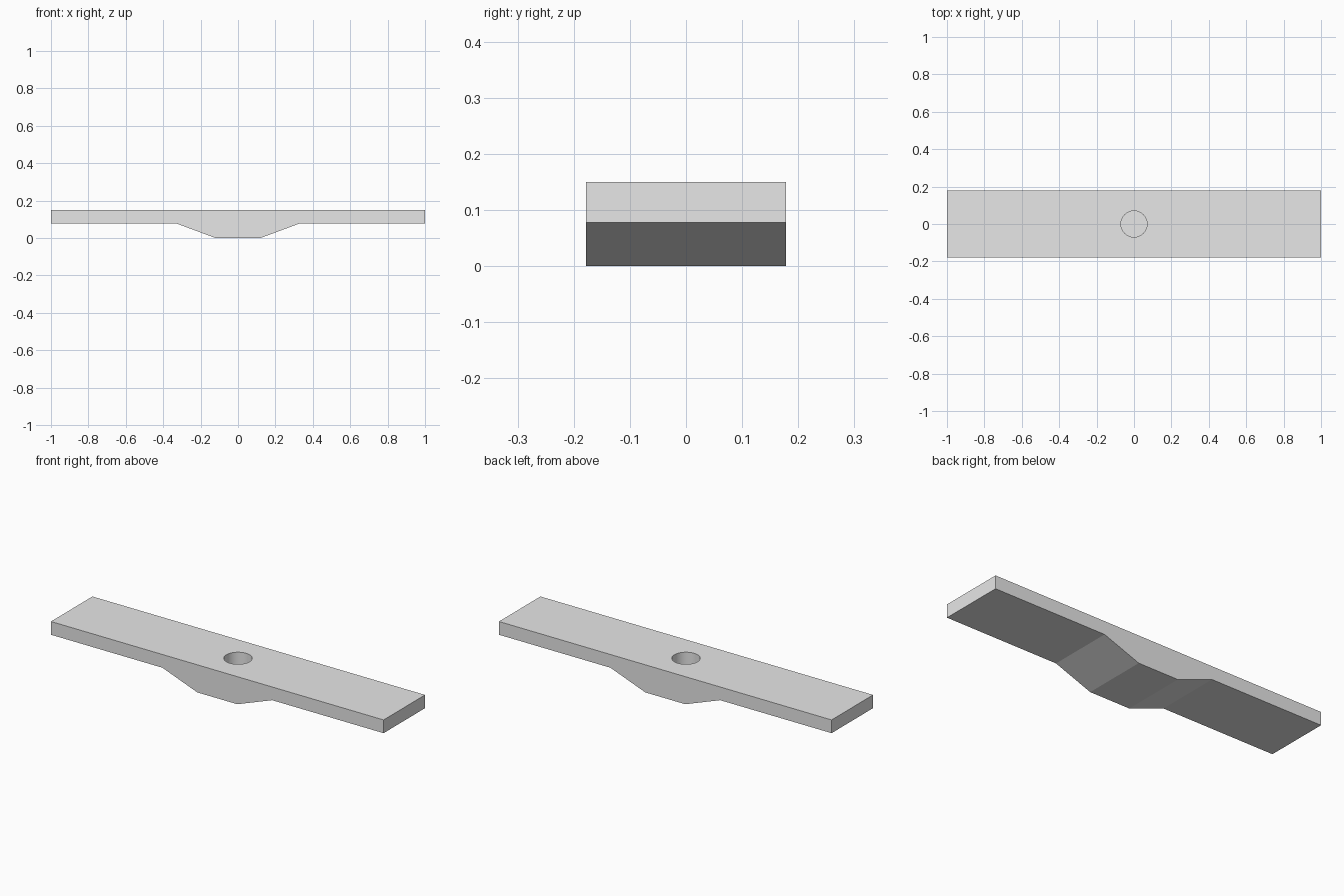
import bpy
import bmesh

cube = bpy.data.objects.get("Cube")
if cube:
    bpy.data.objects.remove(cube, do_unlink=True)

HALF_DEPTH = 0.178
TOP = 0.15
UNDERSIDE = 0.078
HOLE_RADIUS = 0.07
HOLE_FLOOR = 0.05

grey = bpy.data.materials.new("light_grey")
grey.use_nodes = True
grey.diffuse_color = (0.8, 0.8, 0.8, 1)
grey.node_tree.nodes["Principled BSDF"].inputs["Base Color"].default_value = (0.8, 0.8, 0.8, 1)


def add_object(name, bm):
    bmesh.ops.recalc_face_normals(bm, faces=bm.faces)
    mesh = bpy.data.meshes.new(name)
    bm.to_mesh(mesh)
    bm.free()
    mesh.materials.append(grey)
    obj = bpy.data.objects.new(name, mesh)
    bpy.context.collection.objects.link(obj)
    return obj


# Bar with a tapered boss under its middle: mirrored profile, extruded in depth
half = [(1.0, TOP), (1.0, UNDERSIDE), (0.33, UNDERSIDE), (0.12, 0.0)]
profile = half + [(-x, z) for x, z in reversed(half)]
bm = bmesh.new()
face = bm.faces.new([bm.verts.new((x, -HALF_DEPTH, z)) for x, z in profile])
extruded = bmesh.ops.extrude_face_region(bm, geom=[face])["geom"]
bmesh.ops.translate(bm, vec=(0, 2 * HALF_DEPTH, 0),
                    verts=[v for v in extruded if isinstance(v, bmesh.types.BMVert)])
bar = add_object("mounting_bar", bm)

# Blind round hole in the top
bm = bmesh.new()
height = 0.2
bmesh.ops.create_cone(bm, cap_ends=True, segments=64, radius1=HOLE_RADIUS,
                      radius2=HOLE_RADIUS, depth=height)
bmesh.ops.translate(bm, vec=(0, 0, HOLE_FLOOR + height / 2), verts=bm.verts)
cutter = add_object("hole_cutter", bm)
cutter.hide_render = True

cut = bar.modifiers.new("centre_hole", "BOOLEAN")
cut.operation = "DIFFERENCE"
cut.solver = "EXACT"
cut.object = cutter

# Apply the cut, remove the cutter and smooth only the hole wall
bpy.ops.object.select_all(action="DESELECT")
bar.select_set(True)
bpy.context.view_layer.objects.active = bar
bpy.ops.object.modifier_apply(modifier=cut.name)
bpy.data.objects.remove(cutter, do_unlink=True)
bpy.ops.object.shade_smooth_by_angle(angle=0.2)
